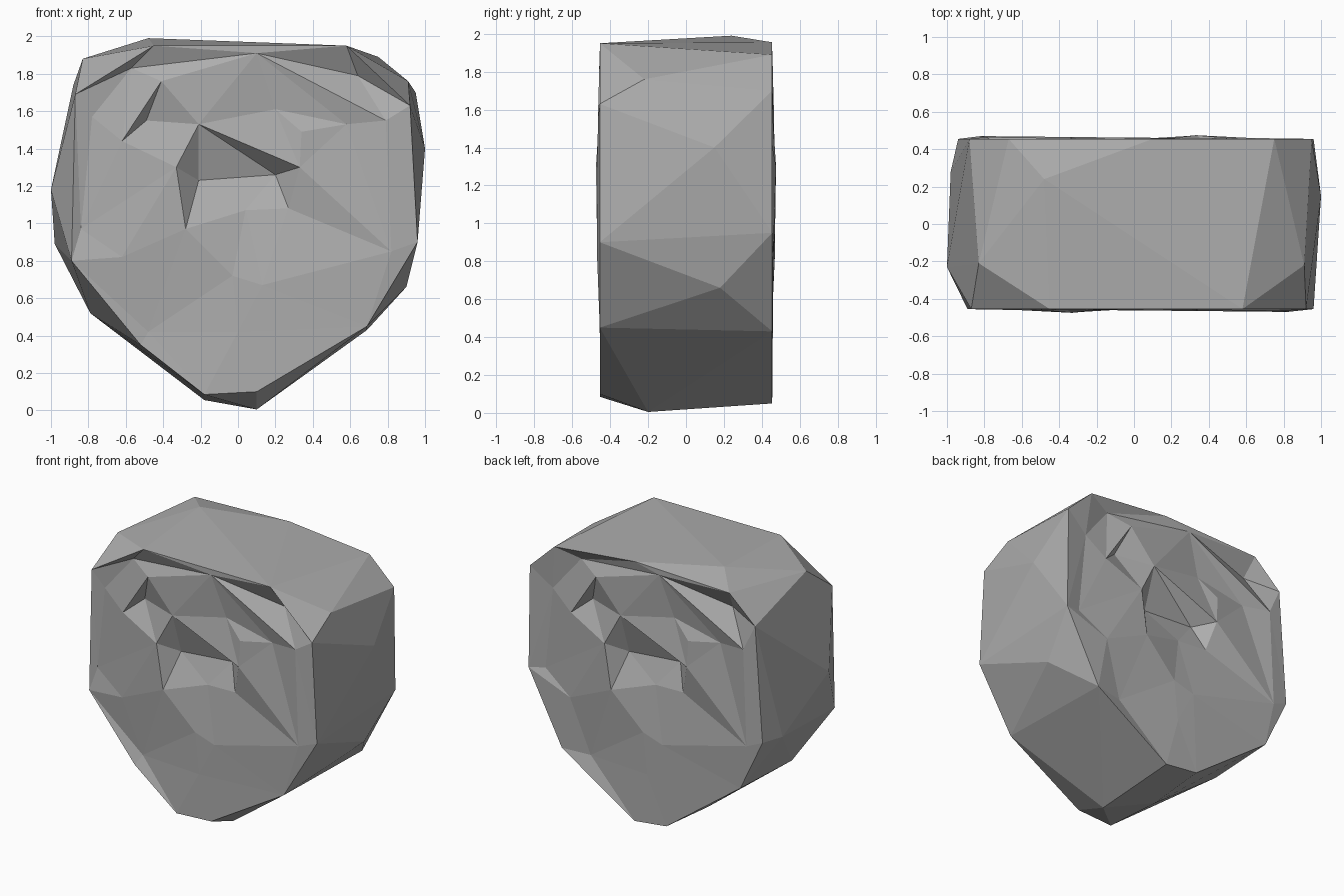
import bpy, bmesh
from mathutils import Vector
from mathutils.geometry import delaunay_2d_cdt

if "Cube" in bpy.data.objects:
    bpy.data.objects.remove(bpy.data.objects["Cube"])

grey = bpy.data.materials.new("stone grey")
grey.diffuse_color = (0.42, 0.42, 0.42, 1)
grey.use_nodes = True
grey.node_tree.nodes["Principled BSDF"].inputs["Base Color"].default_value = grey.diffuse_color
RIM_Y = 0.455

# Outlines of the two flat ends (x, z)
front_rim = [(.10, .10), (.69, .45), (.96, .90), (.92, 1.63), (.58, 1.95),
             (-.45, 1.95), (-.87, 1.69), (-.89, .80), (-.52, .35), (-.18, .085)]
back_rim = [(.10, .05), (.69, .43), (.96, .95), (.95, 1.70), (.75, 1.89),
            (.10, 1.955), (-.67, 1.93), (-.88, 1.74), (-.94, .90), (-.76, .52), (-.16, .08)]

# Bulging corners around the side (x, y, z)
belly = [(.10, -.20, .005), (.90, .18, .66), (1, .15, 1.40), (.91, -.22, 1.76),
         (-.48, .24, 1.99), (-.83, -.21, 1.88), (-1, -.23, 1.18), (-.98, .28, .89),
         (-.79, -.10, .52), (-.18, .0, .055)]

# Swirl relief on the ends (x, z, distance from the middle)
swirl = [(-.57, 1.83, .40), (.10, 1.91, .455), (.64, 1.79, .37), (.79, 1.55, .465),
         (-.78, 1.57, .43), (-.84, .97, .43), (-.48, .42, .42),
         (-.41, 1.76, .46), (-.62, 1.44, .45), (-.49, 1.55, .38),
         (-.21, 1.53, .46), (-.33, 1.30, .475), (-.28, .97, .47),
         (-.21, 1.23, .36), (.20, 1.26, .35), (.33, 1.30, .465),
         (.27, 1.08, .42), (.13, .67, .46), (.04, 1.07, .41),
         (-.03, .72, .455), (-.62, .82, .46), (.20, 1.61, .42),
         (.58, 1.53, .43), (.34, 1.49, .46), (.82, .85, .47), (0, .42, .455)]
# Creases kept as edges, as pairs of swirl points
creases = [(0, 1), (1, 2), (2, 3), (1, 3), (0, 4), (4, 5), (7, 8), (7, 9), (8, 9),
           (10, 11), (11, 12), (12, 13), (10, 13), (13, 14), (14, 15), (10, 15),
           (14, 16), (15, 16), (16, 17), (13, 18), (16, 18), (21, 22), (21, 23)]


def add_end(bm, rim, side):
    """Triangulated end with relief; side is -1 for front, 1 for back."""
    n = len(rim)
    pts = [(x, z, RIM_Y) for x, z in rim] + [(-side * x, z, d) for x, z, d in swirl]
    edges = [(i, (i + 1) % n) for i in range(n)] + [(a + n, b + n) for a, b in creases]
    v2, _, faces, origin, _, _ = delaunay_2d_cdt(
        [Vector(p[:2]) for p in pts], edges, [], 0, 1e-5)
    verts = []
    for p, src in zip(v2, origin):
        depth = pts[src[0]][2] if src else 0.44
        verts.append(bm.verts.new((p.x, side * depth, p.y)))
    for f in faces:
        loop = [verts[i] for i in f]
        bm.faces.new(loop if side < 0 else loop[::-1])


bm = bmesh.new()
# Faceted side wall, open at both ends
corners = [(x, -RIM_Y, z) for x, z in front_rim] + [(x, RIM_Y, z) for x, z in back_rim] + belly
for c in corners:
    bm.verts.new(c)
bmesh.ops.convex_hull(bm, input=bm.verts[:])
bm.normal_update()
ends = [f for f in bm.faces if all(abs(abs(v.co.y) - RIM_Y) < 1e-4 for v in f.verts)
        and abs(f.normal.y) > 0.99]
bmesh.ops.delete(bm, geom=ends, context='FACES')
bmesh.ops.delete(bm, geom=[v for v in bm.verts if not v.link_faces], context='VERTS')

# Front and back ends
add_end(bm, front_rim, -1)
add_end(bm, back_rim, 1)
bmesh.ops.remove_doubles(bm, verts=bm.verts[:], dist=0.0005)
bmesh.ops.recalc_face_normals(bm, faces=bm.faces[:])

mesh = bpy.data.meshes.new("boulder")
bm.to_mesh(mesh)
bm.free()
mesh.materials.append(grey)
bpy.context.collection.objects.link(bpy.data.objects.new("boulder", mesh))
